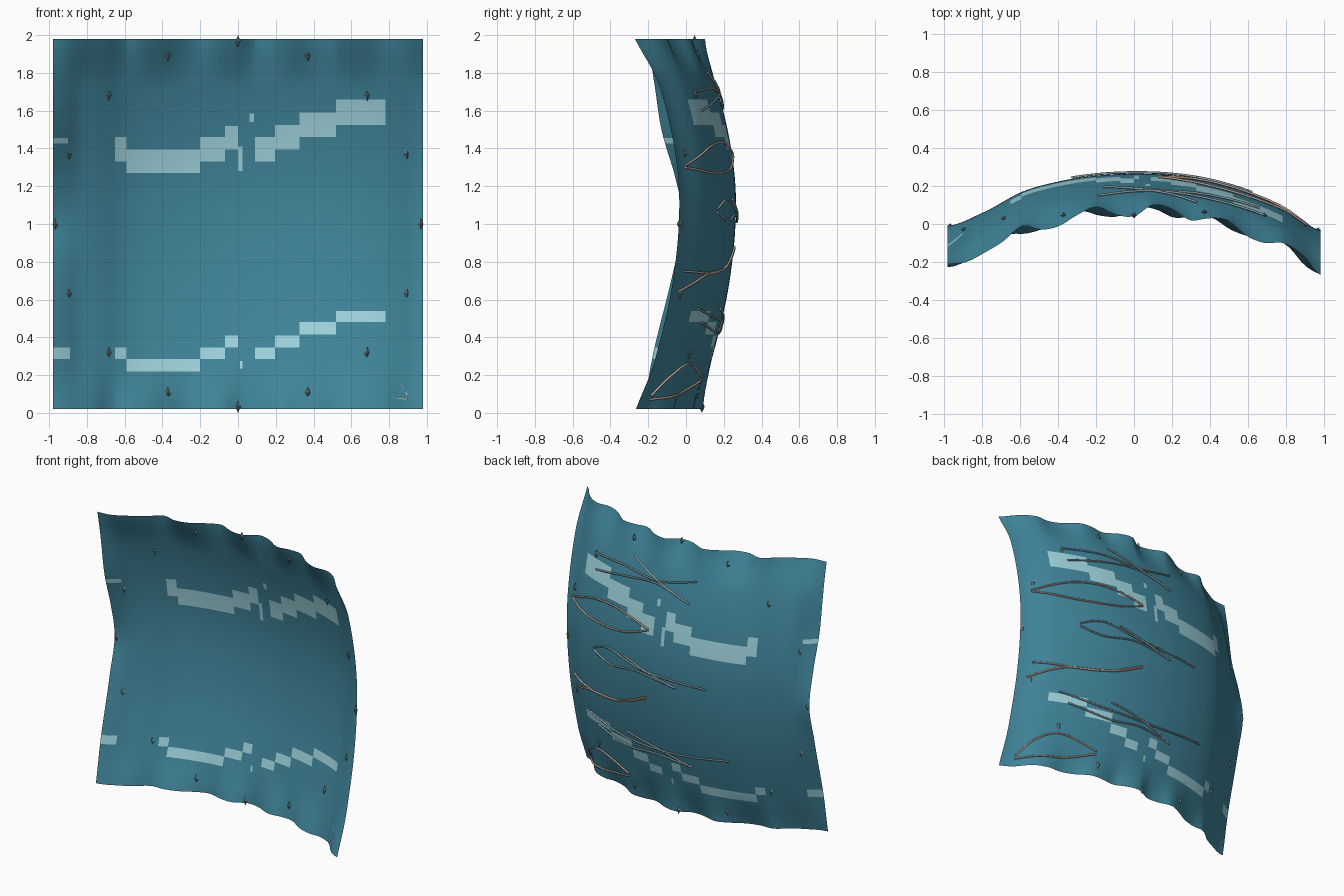
import bpy, bmesh, math
from mathutils import Matrix

if "Cube" in bpy.data.objects:
    bpy.data.objects.remove(bpy.data.objects["Cube"])


def material(name, rgb):
    m = bpy.data.materials.new(name)
    m.diffuse_color = (*rgb, 1)
    m.use_nodes = True
    m.node_tree.nodes["Principled BSDF"].inputs["Base Color"].default_value = m.diffuse_color
    return m


TEAL = material("sheet_teal", (0.051, 0.235, 0.325))
PALE = material("pale_blue", (0.35, 0.66, 0.73))
ROSE = material("rose_grey", (0.62, 0.46, 0.40))
GREY = material("blue_grey", (0.32, 0.45, 0.48))
DARK = material("gem_grey", (0.13, 0.21, 0.23))


def spline(vals, t):
    """Smooth value through evenly spaced values, t from 0 to 1."""
    n = len(vals) - 1
    f = min(max(t, 0), 1) * n
    i = min(int(f), n - 1)
    f -= i
    p0, p1, p2, p3 = (vals[min(max(k, 0), n)] for k in range(i - 1, i + 3))
    return p1 + 0.5 * f * (p2 - p0 + f * (2*p0 - 5*p1 + 4*p2 - p3
                                          + f * (3*(p1 - p2) + p3 - p0)))


E = 0.98
# Depth across the middle, depth up the middle, and the rippled edges
ACROSS = [-.01, .065, .17, .225, .255, .265, .257, .228, .172, .09, -.035]
UP = [.08, .12, .17, .215, .245, .262, .262, .24, .20, .145, .09]
RIM = [-.21, -.20, -.15, -.09, -.01, -.03, -.01, .05, .09, .05, .04, .10,
       .08, .02, .03, .02, -.06, -.10, -.10, -.16, -.27]
LEFT = [0, -.04, -.045, -.03, 0, -.04, -.075, -.05, 0]


def rim_dev(x):
    u = (x + E) / (2 * E)
    return spline(RIM, u) - (spline(ACROSS, u) + .09 - .265)


def depth(x, z):
    u, v = (x + E) / (2 * E), (z - .02) / (2 * E)
    y = spline(ACROSS, u) + spline(UP, v) - .265
    w = max(0, (abs(z - 1) - .72) / .26) ** 1.5
    y += w * (rim_dev(x) if z > 1 else .75 * rim_dev(min(x + .08, E)))
    return y + max(0, (-x - .84) / .14) * spline(LEFT, v)


# Pale stepped bands: x0, x1, z0, z1
BANDS = [(-.98, -.90, 1.425, 1.455), (-.65, -.59, 1.33, 1.46),
         (-.59, -.20, 1.27, 1.395), (-.20, -.07, 1.33, 1.46),
         (-.07, 0, 1.395, 1.52), (0, .025, 1.28, 1.41),
         (.06, .085, 1.54, 1.585), (.09, .195, 1.33, 1.46),
         (.195, .325, 1.395, 1.525), (.325, .52, 1.46, 1.59),
         (.52, .78, 1.525, 1.66),
         (-.98, -.89, .285, .345), (-.65, -.59, .285, .345),
         (-.59, -.20, .22, .285), (-.20, -.07, .285, .345),
         (-.07, 0, .345, .41), (.01, .025, .235, .275),
         (.09, .195, .285, .345), (.195, .325, .345, .41),
         (.325, .52, .415, .48), (.52, .78, .48, .54)]


def lines(start, extra):
    """Even grid lines plus extra lines at the band borders."""
    return sorted({round(start + 2 * E * i / 60, 4) for i in range(61)} | set(extra))


# Curved sheet with the bands cut into its grid
xs = lines(-E, [b[i] for b in BANDS for i in (0, 1)])
zs = lines(.02, [b[i] for b in BANDS for i in (2, 3)])
bm = bmesh.new()
grid = [[bm.verts.new((x, depth(x, z), z)) for x in xs] for z in zs]
for j in range(len(zs) - 1):
    for i in range(len(xs) - 1):
        f = bm.faces.new((grid[j][i], grid[j][i+1], grid[j+1][i+1], grid[j+1][i]))
        cx, cz = (xs[i] + xs[i+1]) / 2, (zs[j] + zs[j+1]) / 2
        f.material_index = int(any(a < cx < b and c < cz < d for a, b, c, d in BANDS))
        f.smooth = True
me = bpy.data.meshes.new("curved_sheet")
bm.to_mesh(me)
bm.free()
me.materials.append(TEAL)
me.materials.append(PALE)
bpy.context.collection.objects.link(bpy.data.objects.new("curved_sheet", me))


def strands(name, mat, paths):
    """Thin cords lying just behind the sheet along x, z paths."""
    cu = bpy.data.curves.new(name, 'CURVE')
    cu.dimensions = '3D'
    cu.bevel_depth = .006
    cu.bevel_resolution = 1
    cu.use_fill_caps = True
    cu.materials.append(mat)
    for path in paths:
        sp = cu.splines.new('POLY')
        sp.points.add(27)
        for k, p in enumerate(sp.points):
            x = spline([q[0] for q in path], k / 27)
            z = spline([q[1] for q in path], k / 27)
            p.co = (x, depth(x, z) + .008, z, 1)
    bpy.context.collection.objects.link(bpy.data.objects.new(name, cu))


strands("upper_loop", ROSE, [[(.91, 1.31), (.65, 1.41), (.4, 1.43), (.13, 1.37)],
                             [(.91, 1.30), (.65, 1.27), (.35, 1.29), (.13, 1.36)]])
strands("middle_loop", ROSE, [[(.92, .64), (.7, .73), (.4, .77), (.14, .88)],
                              [(.90, .75), (.6, .74), (.35, .78), (.14, .87)]])
strands("lower_loop", ROSE, [[(.90, .09), (.82, .2), (.66, .26), (.4, .19)],
                             [(.90, .07), (.75, .09), (.6, .11), (.4, .17)]])
strands("upper_cords", GREY, [[(.69, 1.70), (.4, 1.72), (.1, 1.70), (-.19, 1.76)],
                              [(.33, 1.80), (.1, 1.70), (-.16, 1.61)],
                              [(.66, 1.60), (.35, 1.66), (.1, 1.68), (-.16, 1.61)]])
strands("middle_cords", GREY, [[(.62, 1.08), (.45, 1.13), (.15, 1.07), (-.33, 1.05)],
                               [(.33, 1.13), (.1, 1.06), (-.1, 1.01)],
                               [(.62, 1.06), (.45, 1.02), (.2, 1.05), (-.1, 1.01)]])
strands("lower_cords", GREY, [[(.72, .55), (.4, .5), (0, .49), (-.45, .53)],
                              [(.35, .55), (.1, .5), (-.17, .42)],
                              [(.65, .48), (.35, .43), (.1, .45), (-.17, .42)]])

# Ring of small eight-sided gems set through the sheet
for k in range(16):
    a = math.tau * k / 16
    x, z = .967 * math.cos(a), 1 + .967 * math.sin(a)
    bm = bmesh.new()
    for s in (1, -1):
        bmesh.ops.create_cone(bm, segments=4, radius1=.015, radius2=0, depth=.033,
                              matrix=Matrix.Diagonal((1, 1, s, 1))
                              @ Matrix.Translation((0, 0, .0165)))
    bmesh.ops.remove_doubles(bm, verts=bm.verts, dist=.0005)
    bmesh.ops.recalc_face_normals(bm, faces=bm.faces)
    me = bpy.data.meshes.new("rim_gem")
    bm.to_mesh(me)
    bm.free()
    me.materials.append(DARK)
    gem = bpy.data.objects.new("rim_gem", me)
    gem.location = (x, depth(x, z), z)
    bpy.context.collection.objects.link(gem)
